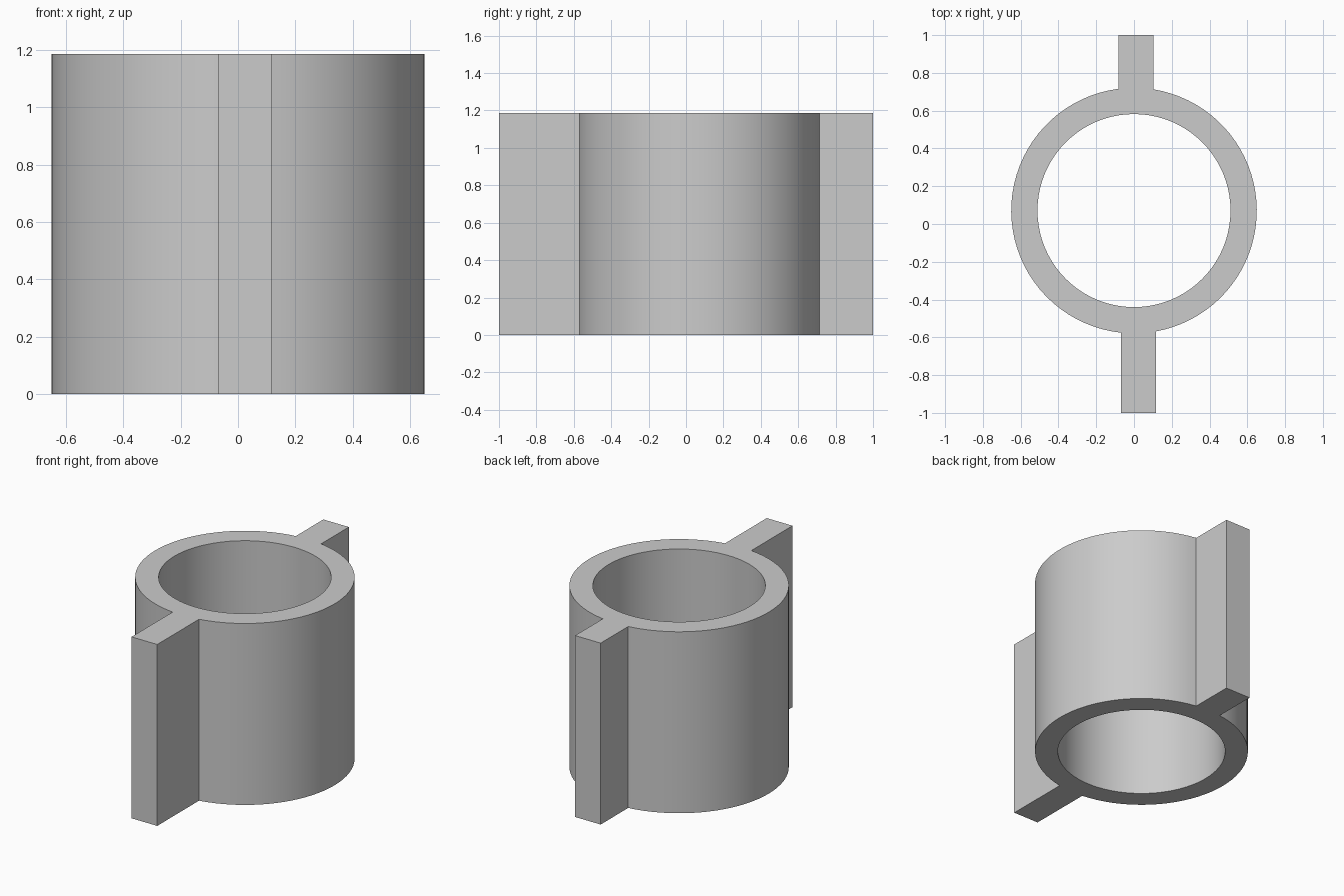
import bpy, bmesh
from math import sin, cos, asin, pi

if "Cube" in bpy.data.objects:
    bpy.data.objects.remove(bpy.data.objects["Cube"])

HEIGHT = 1.186
CY = 0.071            # ring centre is slightly off the origin in y
R_OUT, R_IN = 0.65, 0.511
SEGS = 80
FRONT_TAB = (-0.07, 0.116)    # x range of each flange
BACK_TAB = (-0.083, 0.102)


def arc(radius, start, end, steps):
    return [(radius * cos(start + (end - start) * i / steps),
             CY + radius * sin(start + (end - start) * i / steps))
            for i in range(steps + 1)]


def add_loop(bm, points):
    verts = [bm.verts.new((x, y, 0)) for x, y in points]
    return [bm.edges.new((v, verts[(i + 1) % len(verts)])) for i, v in enumerate(verts)]


# Outer outline: right arc, back flange, left arc, front flange
f0, f1 = FRONT_TAB
b0, b1 = BACK_TAB
outline = arc(R_OUT, -pi / 2 + asin(f1 / R_OUT), pi / 2 - asin(b1 / R_OUT), SEGS // 2 - 2)
outline += [(b1, 1), (b0, 1)]
outline += arc(R_OUT, pi / 2 - asin(b0 / R_OUT), 3 * pi / 2 + asin(f0 / R_OUT), SEGS // 2 - 2)
outline += [(f0, -1), (f1, -1)]

# Round bore
bore = arc(R_IN, 0, 2 * pi, SEGS)[:-1]

# Fill between the loops and extrude upwards
bm = bmesh.new()
edges = add_loop(bm, outline) + add_loop(bm, bore)
bmesh.ops.triangle_fill(bm, use_beauty=True, edges=edges, normal=(0, 0, 1))
ext = bmesh.ops.extrude_face_region(bm, geom=bm.faces[:], use_keep_orig=True)
top = [g for g in ext["geom"] if isinstance(g, bmesh.types.BMVert)]
bmesh.ops.translate(bm, verts=top, vec=(0, 0, HEIGHT))
bmesh.ops.recalc_face_normals(bm, faces=bm.faces[:])

mesh = bpy.data.meshes.new("flanged_sleeve")
bm.to_mesh(mesh)
bm.free()
sleeve = bpy.data.objects.new("flanged_sleeve", mesh)
bpy.context.collection.objects.link(sleeve)

# Smooth round walls, sharp rims and flange corners
bpy.context.view_layer.objects.active = sleeve
sleeve.select_set(True)
bpy.ops.object.shade_smooth_by_angle(angle=pi / 6)
